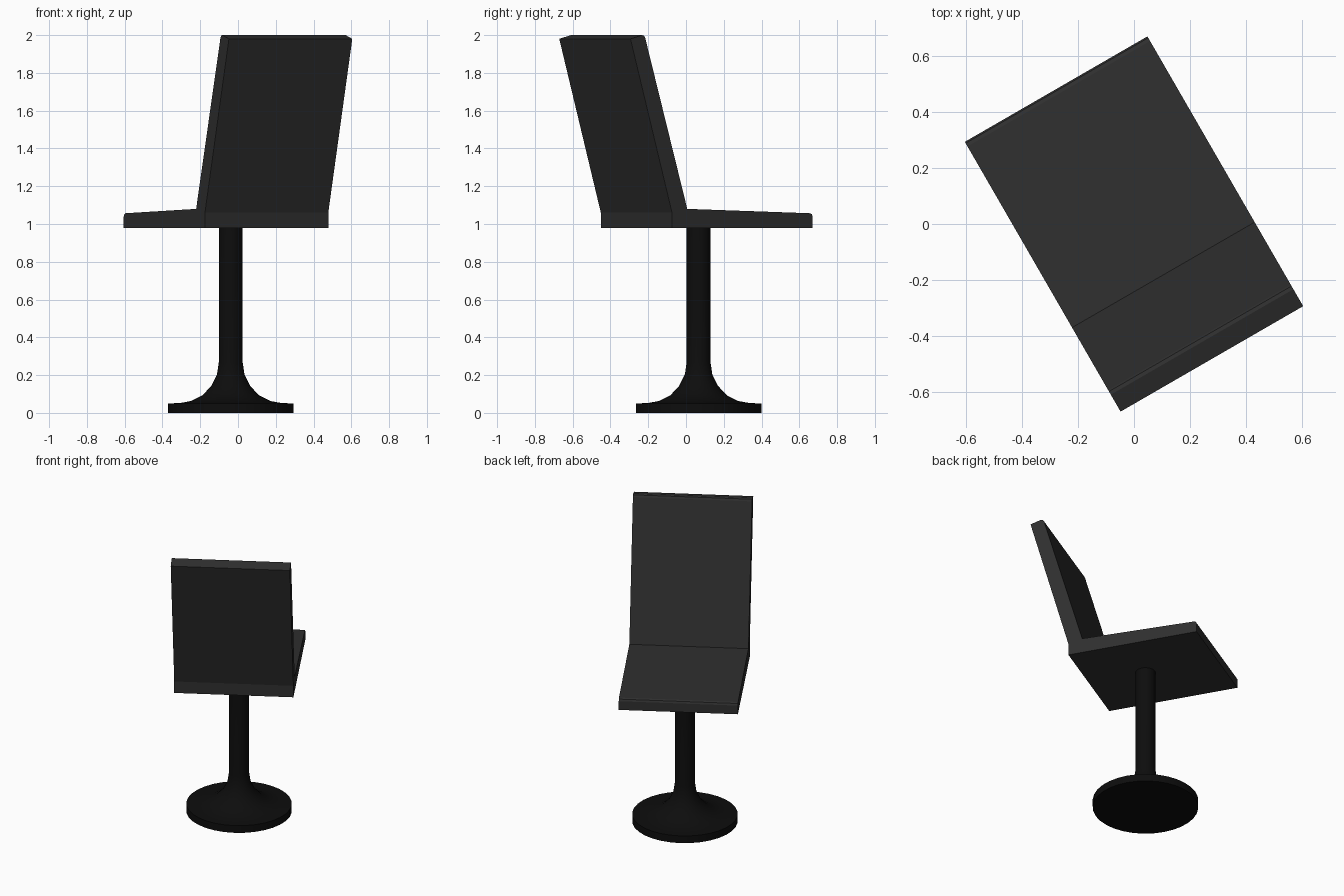
import bpy, bmesh, math
from mathutils import Matrix

if "Cube" in bpy.data.objects:
    bpy.data.objects.remove(bpy.data.objects["Cube"])

TURN = Matrix.Rotation(math.radians(-60), 4, 'Z')  # local +x points to the chair's back


def make_object(name, bm, color, angle):
    bmesh.ops.recalc_face_normals(bm, faces=bm.faces)
    bm.transform(TURN)
    mesh = bpy.data.meshes.new(name)
    bm.to_mesh(mesh)
    bm.free()
    mat = bpy.data.materials.new(name + "_material")
    mat.diffuse_color = (color, color, color, 1)
    mat.use_nodes = True
    mat.node_tree.nodes["Principled BSDF"].inputs["Base Color"].default_value = mat.diffuse_color
    mesh.materials.append(mat)
    obj = bpy.data.objects.new(name, mesh)
    bpy.context.collection.objects.link(obj)
    bpy.ops.object.select_all(action='DESELECT')
    obj.select_set(True)
    bpy.context.view_layer.objects.active = obj
    bpy.ops.object.shade_smooth_by_angle(angle=math.radians(angle))
    return obj


# Seat and backrest: one L-shaped side profile extruded across the width
profile = [(-0.557, 0.98), (0.303, 0.98), (0.303, 1.06), (0.557, 1.98),
           (0.487, 2.0), (0.474, 1.997), (0.467, 1.985), (0.21, 1.08),
           (-0.538, 1.057), (-0.551, 1.052), (-0.557, 1.04)]
HALF_WIDTH = 0.377
bm = bmesh.new()
side = bm.faces.new([bm.verts.new((s, -HALF_WIDTH, z)) for s, z in profile])
ext = bmesh.ops.extrude_face_region(bm, geom=[side])
bmesh.ops.translate(bm, vec=(0, 2 * HALF_WIDTH, 0),
                    verts=[v for v in ext["geom"] if isinstance(v, bmesh.types.BMVert)])
make_object("seat_and_backrest", bm, 0.028, 10)

# Pedestal: flared foot and column turned around the vertical axis
lathe = [(0, 0), (0.333, 0), (0.333, 0.05), (0.27, 0.052), (0.21, 0.063),
         (0.15, 0.093), (0.103, 0.143), (0.073, 0.203), (0.063, 0.27),
         (0.063, 0.985), (0, 0.985)]
bm = bmesh.new()
verts = [bm.verts.new((r, 0, z)) for r, z in lathe]
edges = [bm.edges.new(pair) for pair in zip(verts, verts[1:])]
bmesh.ops.spin(bm, geom=verts + edges, cent=(0, 0, 0), axis=(0, 0, 1),
               angle=math.tau, steps=32)
bmesh.ops.remove_doubles(bm, verts=bm.verts, dist=0.0005)
bmesh.ops.translate(bm, vec=(-0.077, 0, 0), verts=bm.verts)
make_object("pedestal", bm, 0.004, 35)
